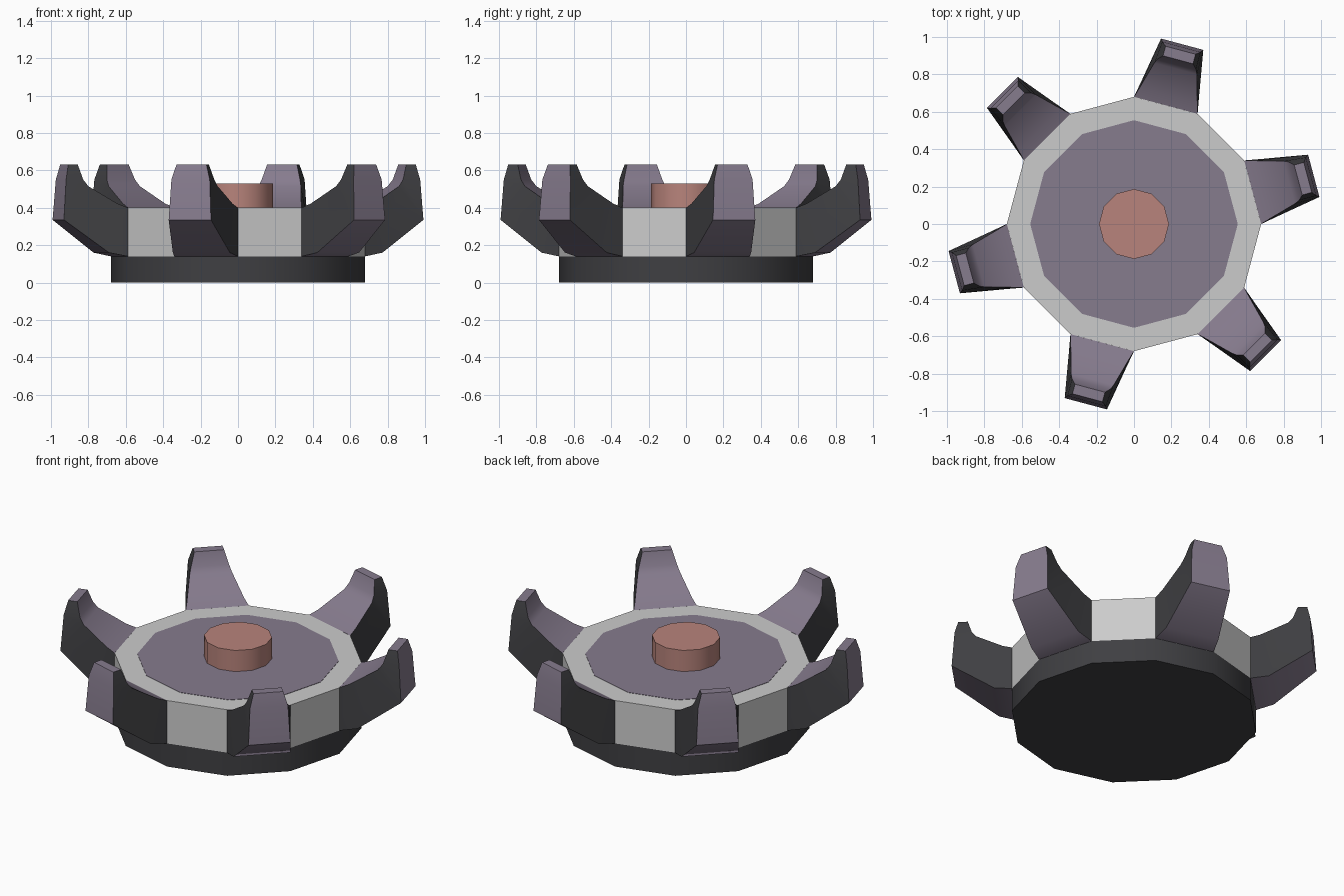
import bpy, bmesh, math

if "Cube" in bpy.data.objects:
    bpy.data.objects.remove(bpy.data.objects["Cube"])


def material(name, rgb):
    m = bpy.data.materials.new(name)
    m.diffuse_color = (*rgb, 1)
    m.use_nodes = True
    m.node_tree.nodes["Principled BSDF"].inputs["Base Color"].default_value = m.diffuse_color
    return m


purple = material("purple", (0.24, 0.20, 0.27))
dark = material("dark", (0.05, 0.05, 0.055))
copper = material("copper", (0.48, 0.23, 0.20))


def smooth(obj, degrees):
    bpy.ops.object.select_all(action='DESELECT')
    obj.select_set(True)
    bpy.context.view_layer.objects.active = obj
    bpy.ops.object.shade_smooth_by_angle(angle=math.radians(degrees))


def disc(name, radius, z0, z1, mat=None):
    # 12-sided disc with a corner on the x axis
    bpy.ops.mesh.primitive_cylinder_add(vertices=12, radius=radius, depth=z1 - z0,
                                        location=(0, 0, (z0 + z1) / 2))
    obj = bpy.context.object
    obj.name = name
    if mat:
        obj.data.materials.append(mat)
    return obj


# Stacked round body
smooth(disc("base_plate", 0.68, 0, 0.14, dark), 35)
disc("body_ring", 0.68, 0.14, 0.40)
disc("top_inlay", 0.555, 0.30, 0.402, purple)
smooth(disc("centre_knob", 0.187, 0.39, 0.53, copper), 35)

# Claw sections: inner radius, inner z, outer radius, outer z, inner and outer half width
SECTIONS = [
    (0.657, 0.400, 0.657, 0.140, 0.176, 0.176),
    (0.710, 0.422, 0.757, 0.160, 0.160, 0.158),
    (0.860, 0.515, 0.995, 0.335, 0.118, 0.117),
    (0.885, 0.550, 0.980, 0.550, 0.106, 0.106),
    (0.909, 0.630, 0.962, 0.630, 0.083, 0.083),
]


def claw(name, angle):
    bm = bmesh.new()
    c, s = math.cos(angle), math.sin(angle)

    def vert(r, w, z):
        return bm.verts.new((r * c - w * s, r * s + w * c, z))

    rings = [[vert(ri, -wi, zi), vert(ri, wi, zi), vert(ro, wo, zo), vert(ro, -wo, zo)]
             for ri, zi, ro, zo, wi, wo in SECTIONS]
    for a, b in zip(rings, rings[1:]):
        for i in range(4):
            j = (i + 1) % 4
            f = bm.faces.new((a[i], a[j], b[j], b[i]))
            f.material_index = i % 2  # side walls are dark
    bm.faces.new(rings[0])
    bm.faces.new(rings[-1])
    bmesh.ops.recalc_face_normals(bm, faces=bm.faces)
    mesh = bpy.data.meshes.new(name)
    bm.to_mesh(mesh)
    bm.free()
    mesh.materials.append(purple)
    mesh.materials.append(dark)
    obj = bpy.data.objects.new(name, mesh)
    bpy.context.collection.objects.link(obj)
    smooth(obj, 45)


# Six claws on every other side of the body
for k in range(6):
    claw(f"claw_{k + 1}", math.radians(15 + 60 * k))
